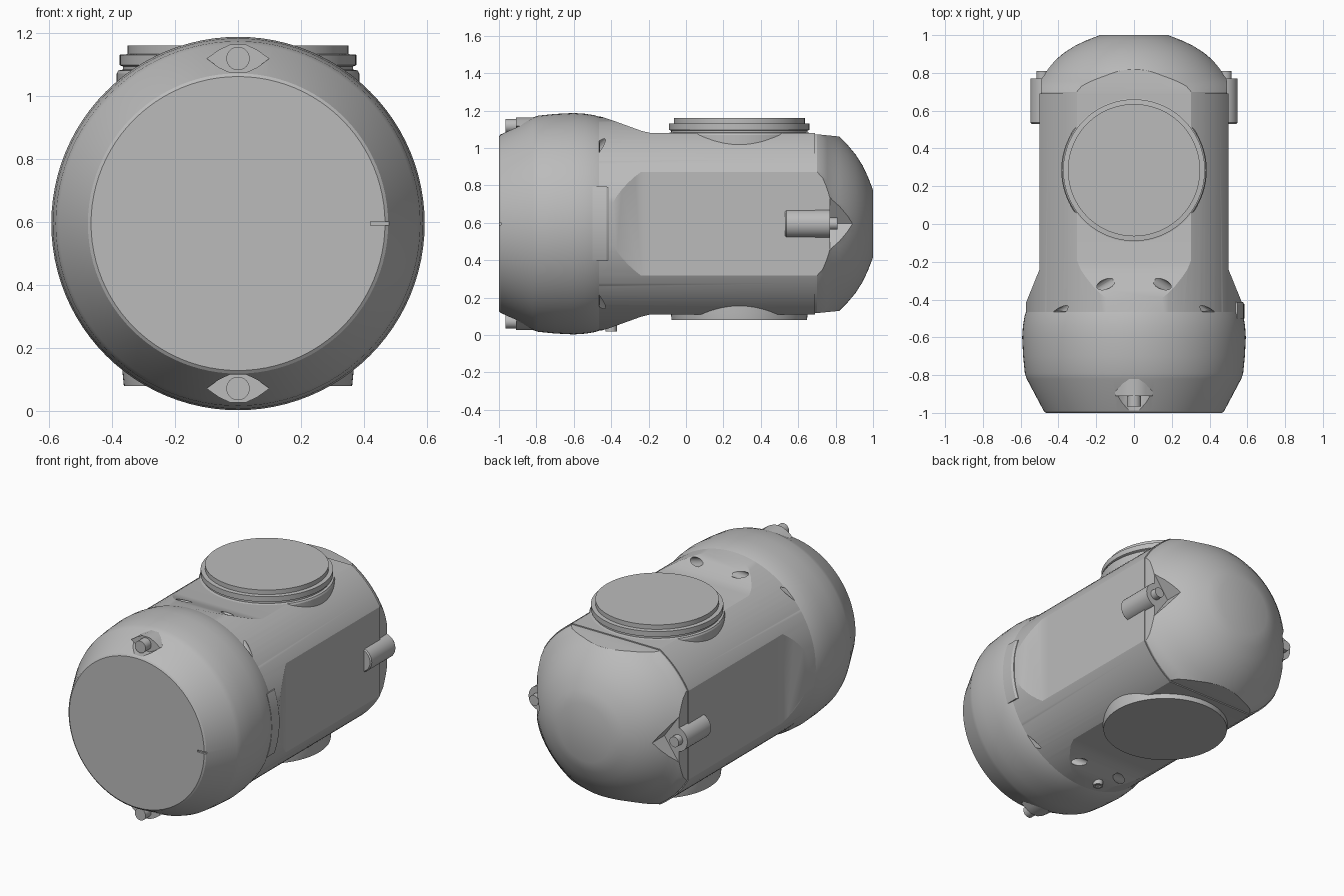
import bpy, bmesh, math
from mathutils import Matrix, Vector

if "Cube" in bpy.data.objects:
    bpy.data.objects.remove(bpy.data.objects["Cube"])

C = 0.595  # height of the long axis
SIGNS = (-1, 1)

grey = bpy.data.materials.new("housing grey")
grey.use_nodes = True
COLOUR = (0.5, 0.5, 0.5, 1)
grey.diffuse_color = COLOUR
grey.node_tree.nodes["Principled BSDF"].inputs["Base Color"].default_value = COLOUR

ALONG_Y = Matrix.Translation((0, 0, C)) @ Matrix.Rotation(-math.pi / 2, 4, 'X')


def finish(name, bm, matrix=Matrix()):
    """Turn a bmesh into a named object."""
    bmesh.ops.remove_doubles(bm, verts=bm.verts, dist=1e-5)
    bmesh.ops.transform(bm, matrix=matrix, verts=bm.verts)
    bmesh.ops.recalc_face_normals(bm, faces=bm.faces)
    mesh = bpy.data.meshes.new(name)
    bm.to_mesh(mesh)
    bm.free()
    mesh.materials.append(grey)
    obj = bpy.data.objects.new(name, mesh)
    bpy.context.collection.objects.link(obj)
    return obj


def lathe(name, profile, matrix=ALONG_Y, steps=96):
    """Spin (radius, height) points about the local z axis; ends are closed."""
    bm = bmesh.new()
    pts = [(0, profile[0][1])] + list(profile) + [(0, profile[-1][1])]
    vs = [bm.verts.new((r, 0, h)) for r, h in pts]
    es = [bm.edges.new(pair) for pair in zip(vs, vs[1:])]
    bmesh.ops.spin(bm, geom=vs + es, cent=(0, 0, 0), axis=(0, 0, 1),
                   angle=math.tau, steps=steps)
    return finish(name, bm, matrix)


def rod(name, start, end, radius, steps=32):
    """Plain cylinder between two points."""
    a, b = Vector(start), Vector(end)
    turn = Vector((0, 0, 1)).rotation_difference(b - a).to_matrix().to_4x4()
    return lathe(name, [(radius, 0), (radius, (b - a).length)],
                 Matrix.Translation(a) @ turn, steps)


def loft(name, rings):
    """Join rings of points and close both ends."""
    bm = bmesh.new()
    rows = [[bm.verts.new(p) for p in ring] for ring in rings]
    n = len(rows[0])
    for a, b in zip(rows, rows[1:]):
        for i in range(n):
            j = (i + 1) % n
            bm.faces.new((a[i], a[j], b[j], b[i]))
    bm.faces.new(rows[0])
    bm.faces.new(rows[-1])
    return finish(name, bm)


def box_loft(name, sections):
    """Rectangular tube from (y, half width, half height) sections."""
    return loft(name, [[(sx * hx, y, C + sz * hz) for sx, sz in
                        ((-1, -1), (1, -1), (1, 1), (-1, 1))]
                       for y, hx, hz in sections])


def prism(name, outline, y0, y1):
    return loft(name, [[(x, y, z) for x, z in outline] for y in (y0, y1)])


def boolean(obj, cutter, operation='DIFFERENCE'):
    mod = obj.modifiers.new("cut", 'BOOLEAN')
    mod.operation, mod.object, mod.solver = operation, cutter, 'EXACT'
    bpy.context.view_layer.objects.active = obj
    bpy.ops.object.modifier_apply(modifier=mod.name)
    bpy.data.objects.remove(cutter)


# Main body: round tube flattened on four sides, flaring at the front
body = lathe("main_body", [(0.572, -0.6), (0.572, 0.69)])
boolean(body, box_loft("flats", [(-0.7, 0.69, 0.65), (-0.4, 0.565, 0.555),
                                 (-0.24, 0.5, 0.497), (-0.19, 0.5, 0.485),
                                 (0.8, 0.5, 0.485)]), 'INTERSECT')
# Diagonal grooves beside the ramps
for sx in SIGNS:
    for sz in SIGNS:
        boolean(body, rod("groove", (sx * 0.12, -0.3, C + sz * 0.54),
                          (sx * 0.48, -0.53, C + sz * 0.355), 0.028, 16))

# Rear dome with the flats running into it
dome = lathe("rear_dome", [(0.566, 0.66), (0.566, 0.7), (0.55, 0.73), (0.525, 0.755),
                           (0.495, 0.783), (0.465, 0.82), (0.42, 0.865),
                           (0.37, 0.907), (0.31, 0.945), (0.25, 0.973), (0.18, 1.0)])
boolean(dome, box_loft("flats", [(0.6, 0.495, 0.48), (0.7, 0.493, 0.478),
                                 (0.85, 0.488, 0.463), (1.1, 0.48, 0.46)]), 'INTERSECT')

# Rear side lugs, bolts and the pockets that clear them
for s, side in ((-1, "right"), (1, "left")):
    boolean(dome, prism("pocket", [(s * 0.39, C), (s * 0.53, C + 0.2),
                                   (s * 0.7, C), (s * 0.53, C - 0.2)], 0.77, 1.1))
    lathe(side + "_lug", [(0.07, 0.53), (0.077, 0.537), (0.077, 0.77)],
          Matrix.Translation((s * 0.472, 0, 0)) @ ALONG_Y, 32)
    rod(side + "_lug_bolt", (s * 0.485, 0.7, C), (s * 0.485, 0.81, C), 0.032)

# Front cover
cover = lathe("front_cover", [(0.466, -1.0), (0.476, -0.993), (0.568, -0.82),
                              (0.578, -0.79), (0.587, -0.7), (0.592, -0.6),
                              (0.588, -0.54), (0.58, -0.49), (0.572, -0.465),
                              (0.55, -0.46)])
# Index notch on the front face
boolean(cover, prism("notch", [(0.42, C - 0.006), (0.5, C - 0.006),
                               (0.5, C + 0.006), (0.42, C + 0.006)], -1.1, -0.988))

# Cover screws seated on eye shaped pads
for s, place in ((-1, "lower"), (1, "upper")):
    eye = [(x * 0.1, C + s * (0.523 + 0.048 * e * math.cos(x * math.pi / 2)))
           for e, xs in ((1, (-1, -0.6, -0.25, 0.25, 0.6, 1)),
                         (-1, (0.6, 0.25, -0.25, -0.6))) for x in xs]
    boolean(cover, prism("seat", eye, -1.1, -0.91))
    prism(place + "_screw_pad", eye, -0.91, -0.8)
    rod(place + "_screw", (0, -0.965, C + s * 0.523), (0, -0.85, C + s * 0.523), 0.037)

# Curved tab behind the cover on the left side
tab = lathe("cover_tab", [(0.584, -0.52), (0.584, -0.425), (0.576, -0.412)])
boolean(tab, prism("tab_limits", [(0.45, C - 0.17), (0.45, C + 0.17), (0.555, C + 0.2),
                                  (0.7, C + 0.2), (0.7, C - 0.2), (0.555, C - 0.2)],
                   -0.5, -0.3), 'INTERSECT')

# Top port with stepped flange, and the plain port below
PORT = Matrix.Translation((0, 0.285, 0))
lathe("top_port", [(0.385, 0.9), (0.385, 1.07), (0.38, 1.08), (0.365, 1.083),
                   (0.365, 1.093), (0.375, 1.097), (0.375, 1.13), (0.35, 1.132),
                   (0.35, 1.16)], PORT)
lathe("bottom_port", [(0.362, 0.08), (0.366, 0.12), (0.366, 0.3)], PORT)

# Small earth screw underneath
lathe("earth_screw", [(0.018, 0.028), (0.018, 0.02), (0.03, 0.02), (0.03, 0.12)],
      Matrix.Translation((-0.06, -0.4, 0)), 24)

# Smooth the round surfaces and keep crisp edges
for obj in bpy.context.collection.objects:
    if obj.type == 'MESH' and grey.name in obj.data.materials:
        bpy.ops.object.select_all(action='DESELECT')
        obj.select_set(True)
        bpy.context.view_layer.objects.active = obj
        bpy.ops.object.shade_smooth_by_angle(angle=math.radians(25))
